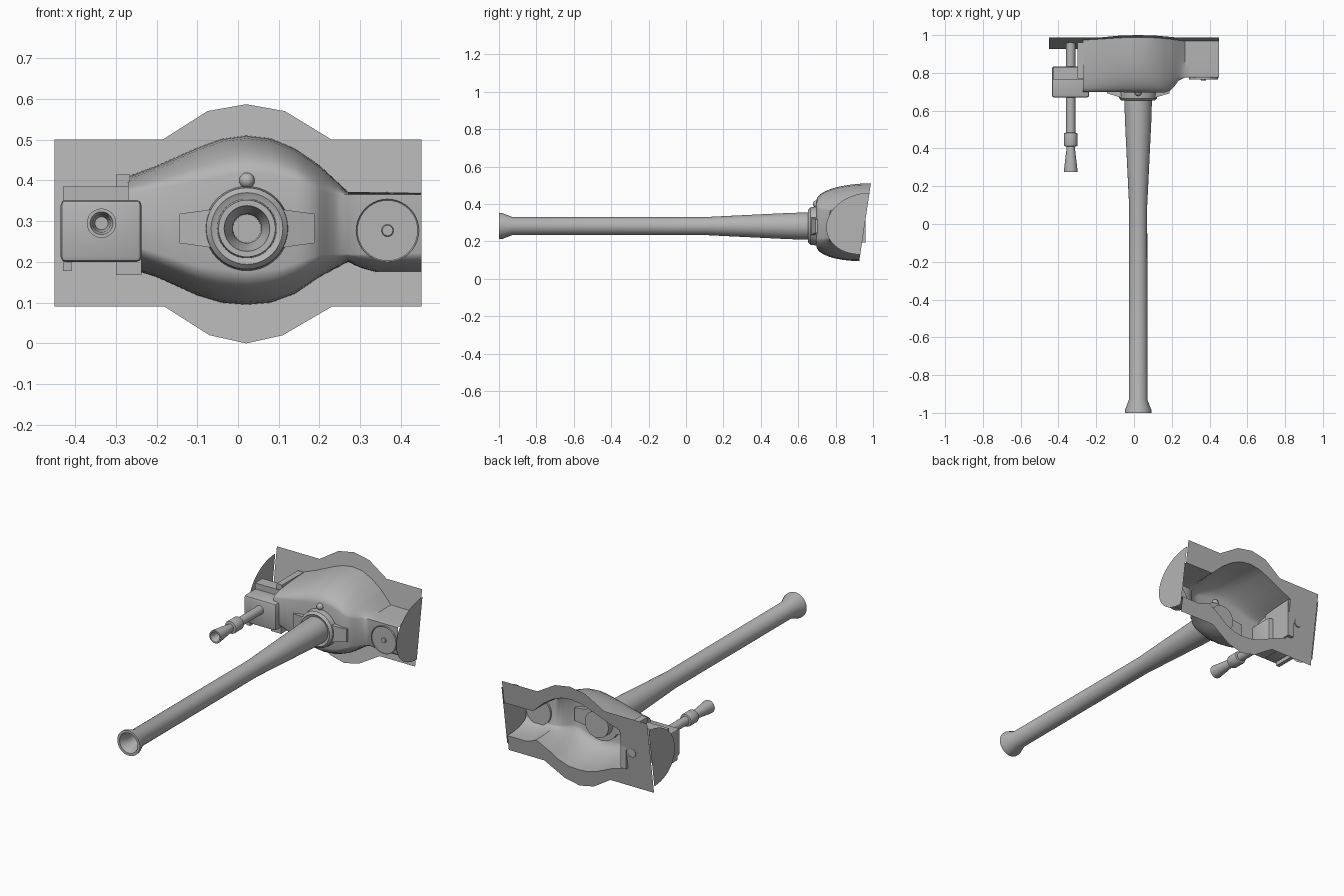
import bpy, bmesh, math
from mathutils import Matrix, Vector

if "Cube" in bpy.data.objects:
    bpy.data.objects.remove(bpy.data.objects["Cube"])

grey = bpy.data.materials.new("steel_grey")
grey.diffuse_color = (0.46, 0.46, 0.46, 1)
grey.use_nodes = True
grey.node_tree.nodes["Principled BSDF"].inputs["Base Color"].default_value = grey.diffuse_color


def finish(name, bm, smooth=True, recalc=True):
    bmesh.ops.remove_doubles(bm, verts=bm.verts, dist=1e-5)
    if recalc:
        bmesh.ops.recalc_face_normals(bm, faces=bm.faces)
    me = bpy.data.meshes.new(name)
    bm.to_mesh(me)
    bm.free()
    ob = bpy.data.objects.new(name, me)
    bpy.context.collection.objects.link(ob)
    me.materials.append(grey)
    if smooth:
        bpy.ops.object.select_all(action='DESELECT')
        ob.select_set(True)
        bpy.context.view_layer.objects.active = ob
        bpy.ops.object.shade_smooth_by_angle(angle=math.radians(32))
    return ob


def lathe(name, x, z, profile, seg=32):
    """Turn (y, radius) points around an axis parallel to y."""
    bm = bmesh.new()
    rings = []
    for y, r in profile:
        rings.append([bm.verts.new((x + r * math.cos(2 * math.pi * i / seg), y,
                                    z + r * math.sin(2 * math.pi * i / seg)))
                      for i in range(seg)])
    for a, b in zip(rings, rings[1:]):
        for i in range(seg):
            j = (i + 1) % seg
            bm.faces.new((a[i], a[j], b[j], b[i]))
    bm.faces.new(rings[0])
    bm.faces.new(rings[-1])
    return finish(name, bm)


def box(name, x0, x1, y0, y1, z0, z1, bevel=0.0):
    bm = bmesh.new()
    bmesh.ops.create_cube(bm, size=1)
    for v in bm.verts:
        v.co = ((x0 + x1) / 2 + v.co.x * (x1 - x0),
                (y0 + y1) / 2 + v.co.y * (y1 - y0),
                (z0 + z1) / 2 + v.co.z * (z1 - z0))
    if bevel:
        bmesh.ops.bevel(bm, geom=bm.edges[:], offset=bevel, segments=2,
                        profile=0.5, affect='EDGES')
    return finish(name, bm)


def lerp(pts, x):
    for (xa, a), (xb, b) in zip(pts, pts[1:]):
        if x <= xb:
            return a + (b - a) * max(0, (x - xa) / (xb - xa))
    return pts[-1][1]


def plate_y(z):
    return 0.912 + 0.15 * z


# outlines along x: shield opening, front face edges, front depth, plate edges
hole_top = [(-.27, .41), (-.2, .436), (-.1, .48), (-.04, .502), (.02, .51), (.08, .503),
            (.14, .478), (.2, .437), (.27, .372), (.45, .37)]
hole_bot = [(-.27, .185), (-.2, .163), (-.1, .118), (-.04, .1), (.02, .095), (.08, .1),
            (.14, .122), (.2, .163), (.27, .2), (.3, .186), (.34, .175), (.45, .175)]
face_top = [(-.27, .368), (-.1, .398), (.02, .418), (.08, .415), (.14, .4),
            (.2, .37), (.25, .365), (.45, .365)]
face_bot = [(-.27, .245), (-.2, .222), (-.1, .19), (.02, .175), (.1, .182),
            (.2, .218), (.45, .222)]
depth = [(-.27, .7), (.16, .695), (.19, .705), (.215, .73), (.235, .758),
         (.27, .775), (.45, .775)]
edge_top = [(-.45, .5), (-.185, .5), (-.075, .57), (.02, .587), (.115, .57), (.23, .5), (.45, .5)]
edge_bot = [(-.45, .09), (-.18, .09), (-.07, .02), (.02, 0), (.11, .02), (.23, .09), (.45, .09)]

# curved gun shield: loft of sections along x, open at the back
stations = sorted({-.27, -.235, -.2, -.15, -.1, -.07, -.04, -.01, .02, .05, .08, .11, .14, .16,
                   .175, .19, .2, .215, .235, .25, .27, .3, .34, .45})
N = 8


def section(x):
    yf = lerp(depth, x)
    pts = []
    for back, front, order in ((hole_top, face_top, range(N + 1)),
                               (hole_bot, face_bot, range(N, -1, -1))):
        zb, zf = lerp(back, x), lerp(front, x)
        for i in order:
            a = math.pi / 2 * i / N
            yb = plate_y(zb)
            pts.append((x, yb + (yf - yb) * math.sin(a), zf + (zb - zf) * math.cos(a)))
    return pts


bm = bmesh.new()
rows = [[bm.verts.new(p) for p in section(x)] for x in stations]
for a, b in zip(rows, rows[1:]):
    for i in range(len(a) - 1):
        bm.faces.new((a[i], b[i], b[i + 1], a[i + 1]))
bm.faces.new(rows[0])
finish("gun_shield", bm)

# tilted back plate around the shield opening
bm = bmesh.new()


def strip(lo, hi, xs):
    for xa, xb in zip(xs, xs[1:]):
        zs = ((xa, lerp(lo, xa)), (xb, lerp(lo, xb)), (xb, lerp(hi, xb)), (xa, lerp(hi, xa)))
        bm.faces.new([bm.verts.new((x, plate_y(z), z)) for x, z in reversed(zs)])


xs = sorted(set(stations) | {-.185, -.18, -.075, .115, .23})
strip(edge_bot, hole_bot, xs)
strip(hole_top, edge_top, xs)
strip(edge_bot, edge_top, [-.45, -.27])
finish("back_plate", bm, smooth=False, recalc=False)

# thin half-round cheek sheets at both ends, facing +x
for name, x in (("left_cheek", -.456), ("right_cheek", .456)):
    bm = bmesh.new()
    pts = []
    for i in range(25):
        a = math.pi * i / 24 - math.pi / 2
        z = .295 + .165 * math.sin(a)
        pts.append(bm.verts.new((x, plate_y(z) - .205 * math.cos(a), z)))
    f = bm.faces.new(pts)
    f.normal_update()
    if f.normal.x > 0 and x > 0:
        f.normal_flip()
    finish(name, bm, smooth=False, recalc=False)

# main barrel with flared muzzle and bore
GX, GZ = .022, .282
lathe("main_barrel", GX, GZ, [
    (-.6, .034), (-.95, .036), (-.985, .053), (-1, .056), (-1, .07), (-.985, .07), (-.93, .049),
    (.1, .048), (.2, .053), (.55, .07), (.66, .073), (.76, .073)], 40)

# collar with side wings
lathe("barrel_collar", GX, GZ, [(.66, .074), (.653, .088), (.665, .1), (.7, .104), (.72, .104)], 40)
for side, name in ((-1, "left_collar_wing"), (1, "right_collar_wing")):
    bm = bmesh.new()
    loops = []
    for x, y, h in ((.06, .66, .052), (.1, .672, .045), (.166, .692, .036)):
        loops.append([bm.verts.new((GX + side * x, yy, GZ + s * h))
                      for yy, s in ((y, -1), (y, 1), (.72, 1), (.72, -1))])
    for a, b in zip(loops, loops[1:]):
        for i in range(4):
            j = (i + 1) % 4
            bm.faces.new((a[i], a[j], b[j], b[i]))
    bm.faces.new(loops[0])
    bm.faces.new(loops[-1])
    finish(name, bm)

# round stud above the collar
bm = bmesh.new()
bmesh.ops.create_uvsphere(bm, u_segments=16, v_segments=10, radius=.019,
                          matrix=Matrix.Translation(Vector((GX, .697, .4))))
finish("stud", bm)

# round cap with pin on the right arm
lathe("side_cap", .367, .277, [(.768, .074), (.765, .077), (.785, .077)], 40)
lathe("side_cap_pin", .367, .277, [(.761, .013), (.764, .015), (.775, .015)], 16)

# secondary gun housing with feet and rear frame
box("secondary_housing", -.435, -.237, .67, .835, .2, .352, .012)
box("housing_rear_frame", -.43, -.27, .765, .83, .2, .385)
box("housing_side_rib", -.3, -.265, .77, .96, .195, .415)
box("housing_outer_foot", -.43, -.408, .69, .83, .178, .215)
box("housing_inner_foot", -.3, -.237, .72, .83, .168, .215)

# secondary barrel with sleeve and flared tip
lathe("secondary_barrel", -.335, .295, [
    (.36, .016), (.29, .022), (.275, .028), (.275, .036), (.285, .036), (.41, .021), (.412, .034),
    (.418, .036), (.475, .036), (.482, .034), (.484, .024), (.96, .024)], 24)
